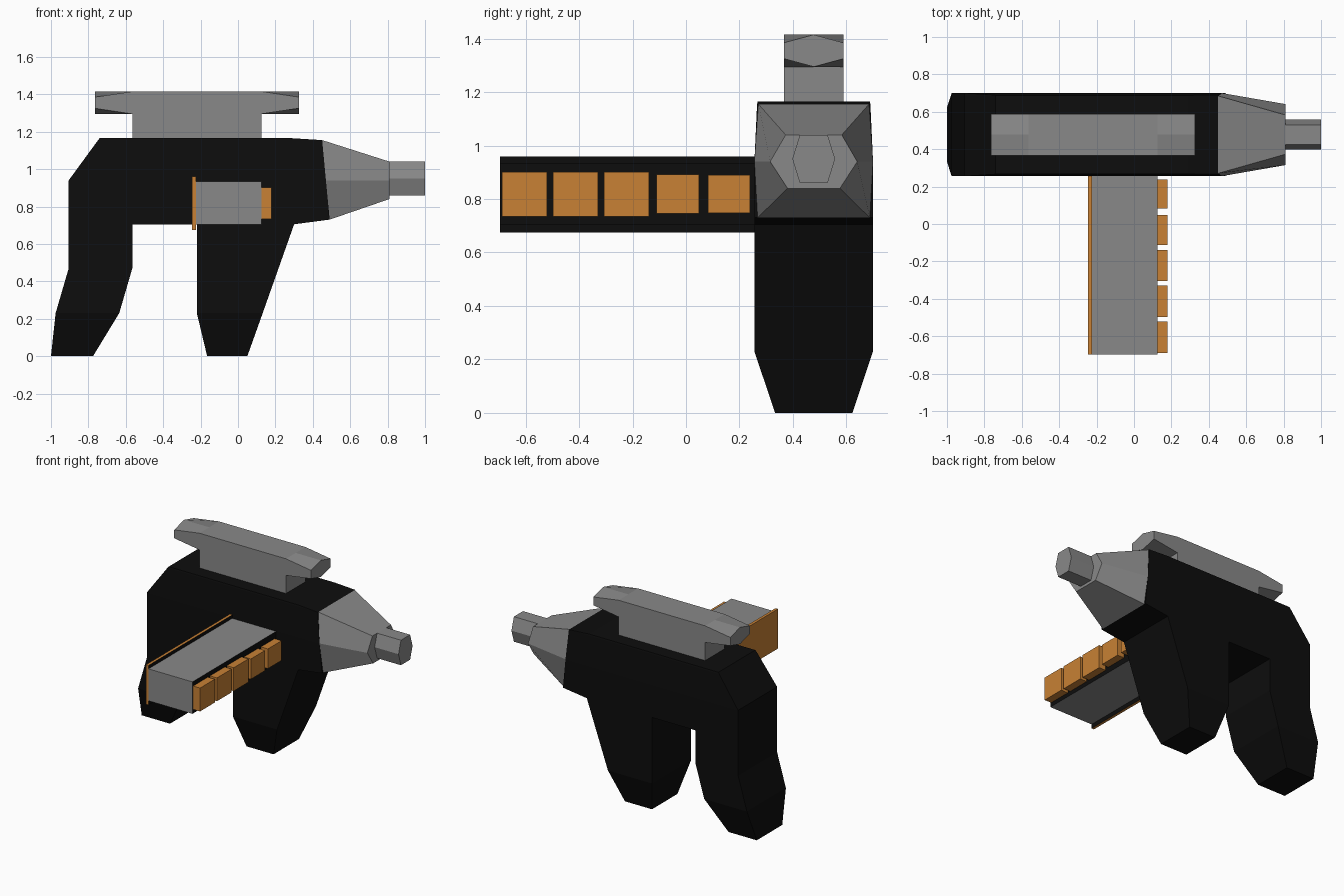
import bpy, bmesh
from mathutils import Vector

old = bpy.data.objects.get("Cube")
if old:
    bpy.data.objects.remove(old, do_unlink=True)

CY = 0.478  # centre line of the body


def material(name, r, g, b):
    m = bpy.data.materials.new(name)
    m.use_nodes = True
    m.diffuse_color = (r, g, b, 1)
    bsdf = next(n for n in m.node_tree.nodes if n.type == 'BSDF_PRINCIPLED')
    bsdf.inputs["Base Color"].default_value = (r, g, b, 1)
    bsdf.inputs["Roughness"].default_value = 0.8
    return m


black = material("black", 0.004, 0.004, 0.004)
grey = material("grey", 0.25, 0.25, 0.25)
orange = material("orange", 0.58, 0.22, 0.035)


def loft(name, rings, mat, second=None):
    """Skin a list of rings; faces pointing to +x take the second material."""
    bm = bmesh.new()
    loops = [[bm.verts.new(p) for p in ring] for ring in rings]
    n = len(loops[0])
    for a, b in zip(loops, loops[1:]):
        for i in range(n):
            j = (i + 1) % n
            bm.faces.new((a[i], a[j], b[j], b[i]))
    bm.faces.new(loops[0])
    bm.faces.new(loops[-1])
    bmesh.ops.recalc_face_normals(bm, faces=bm.faces)
    if second:
        for f in bm.faces:
            f.material_index = int(f.normal.x > 0.9)
    me = bpy.data.meshes.new(name)
    bm.to_mesh(me)
    bm.free()
    me.materials.append(mat)
    if second:
        me.materials.append(second)
    ob = bpy.data.objects.new(name, me)
    bpy.context.collection.objects.link(ob)
    return ob


def stack(name, levels, mat):
    """Rectangular sections given as (z, x0, x1, half width)."""
    return loft(name, [[(x0, CY - w, z), (x1, CY - w, z), (x1, CY + w, z), (x0, CY + w, z)]
                       for z, x0, x1, w in levels], mat)


def box(name, x, y, z, mat, second=None):
    return loft(name, [[(x[0], y[0], h), (x[1], y[0], h), (x[1], y[1], h), (x[0], y[1], h)]
                       for h in z], mat, second)


def hexagon(xs, zs, w_top, w_mid, w_low):
    """Six-sided section; xs and zs run top, middle, bottom."""
    half = list(zip(xs, (w_top, w_mid, w_low), zs))
    return ([(x, CY - w, z) for x, w, z in half]
            + [(x, CY + w, z) for x, w, z in reversed(half)])


# Main body, rear grip and front grip
W = 0.222
stack("body", [(0.705, -0.905, 0.30, W), (0.73, -0.905, 0.49, W), (0.94, -0.905, 0.47, W),
               (1.155, -0.748, 0.45, 0.212), (1.165, -0.74, 0.29, 0.21)], black)
stack("rear_grip", [(0, -1, -0.775, 0.145), (0.23, -0.975, -0.635, W),
                    (0.47, -0.905, -0.565, W), (0.705, -0.905, -0.565, W)], black)
stack("front_grip", [(0, -0.165, 0.05, 0.145), (0.23, -0.22, 0.132, W),
                     (0.705, -0.22, 0.30, W)], black)

# Nose cone and barrel
loft("nose_cone", [hexagon((0.45, 0.47, 0.49), (1.155, 0.94, 0.73), 0.207, W, 0.21),
                   hexagon((0.81,) * 3, (1.04, 0.94, 0.84), 0.105, 0.163, 0.098)], grey)
loft("barrel", [hexagon((x,) * 3, (1.04, 0.95, 0.86), 0.052, 0.08, 0.052)
                for x in (0.80, 1.0)], grey)


# Top rail with pointed ends on a block
def rail_section(x, drop):
    lo, hi, w = 1.295, 1.415, 0.111
    return [(x, CY - w, hi - drop), (x, CY, hi), (x, CY + w, hi - drop),
            (x, CY + w, lo + drop), (x, CY, lo), (x, CY - w, lo + drop)]


loft("top_rail", [rail_section(-0.765, 0.03), rail_section(-0.565, 0),
                  rail_section(0.125, 0), rail_section(0.325, 0.03)], grey)
box("rail_block", (-0.565, 0.125), (CY - 0.111, CY + 0.111), (1.16, 1.295), grey)

# Magazine with its backing plate
box("magazine", (-0.225, 0.125), (-0.697, 0.27), (0.705, 0.935), grey, black)
box("magazine_plate", (-0.245, -0.225), (-0.697, 0.27), (0.675, 0.96), orange, black)

# Row of rounds along the magazine
rounds = [(-0.605, 0.084), (-0.413, 0.084), (-0.222, 0.084), (-0.031, 0.08), (0.161, 0.078)]
for i, (y, s) in enumerate(rounds):
    h = s if i < 3 else s - 0.007
    box("round_%d" % (i + 1), (0.125, 0.18), (y - s, y + s), (0.818 - h, 0.818 + h), orange)
